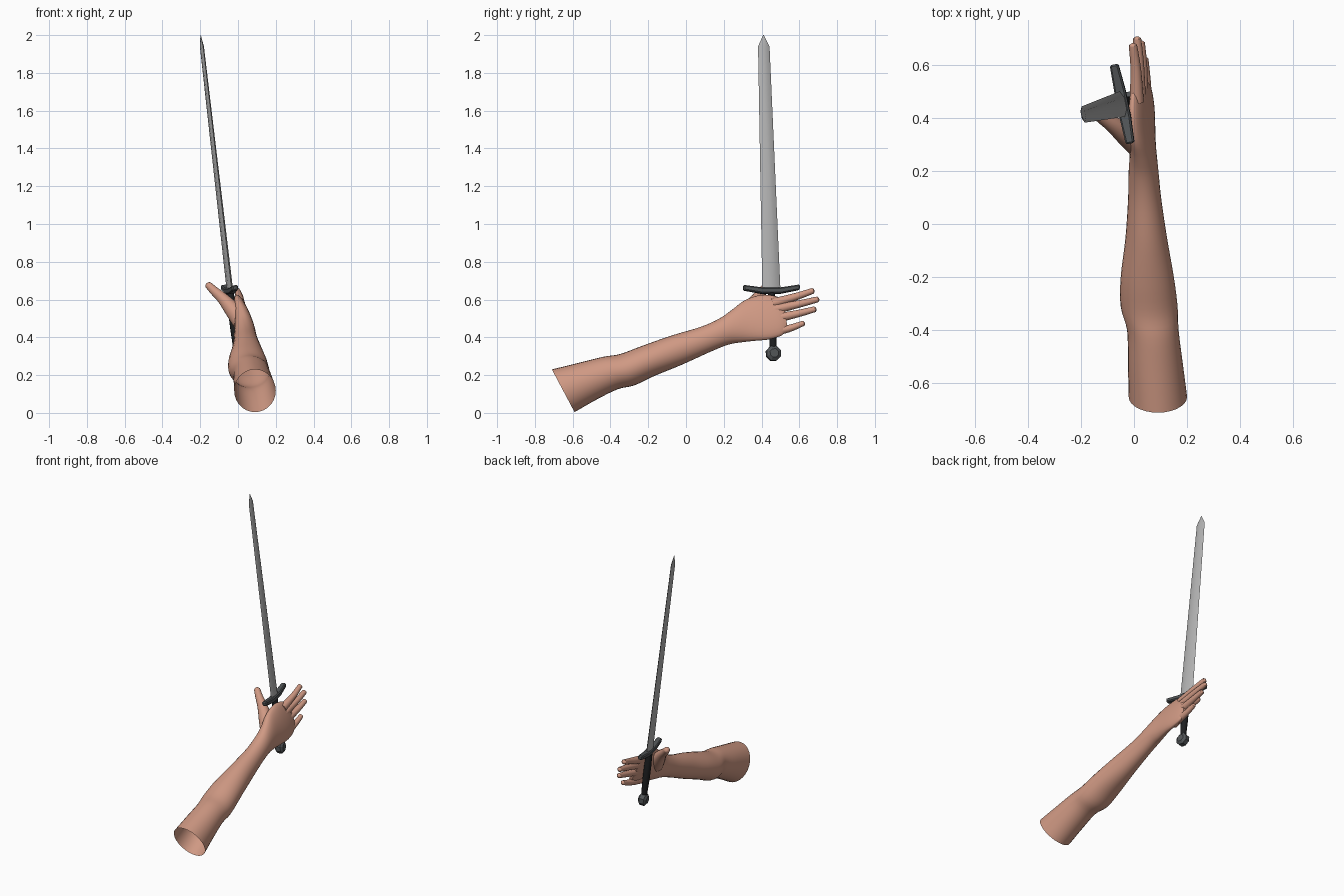
import bpy
import bmesh
from math import sin, cos, pi, radians, atan2, hypot
from mathutils import Vector, Matrix

if "Cube" in bpy.data.objects:
    bpy.data.objects.remove(bpy.data.objects["Cube"], do_unlink=True)


def material(name, r, g, b):
    m = bpy.data.materials.new(name)
    m.use_nodes = True
    m.diffuse_color = (r, g, b, 1)
    m.node_tree.nodes["Principled BSDF"].inputs["Base Color"].default_value = (r, g, b, 1)
    return m


SKIN = material("skin", 0.63, 0.32, 0.23)
STEEL = material("blade steel", 0.44, 0.44, 0.44)
IRON = material("dark iron", 0.085, 0.092, 0.097)
LEATHER = material("black leather", 0.013, 0.014, 0.015)


def skin_rings(name, rings, mat, smooth=None, cap_start=True, cap_end=True, matrix=None):
    """Bridge a list of equal-sized vertex rings into one mesh."""
    bm = bmesh.new()
    loops = [[bm.verts.new(p) for p in ring] for ring in rings]
    n = len(loops[0])
    for a, b in zip(loops, loops[1:]):
        for i in range(n):
            j = (i + 1) % n
            bm.faces.new((a[i], a[j], b[j], b[i]))
    if cap_start:
        bm.faces.new(loops[0][::-1])
    if cap_end:
        bm.faces.new(loops[-1])
    bmesh.ops.recalc_face_normals(bm, faces=bm.faces)
    mesh = bpy.data.meshes.new(name)
    bm.to_mesh(mesh)
    bm.free()
    mesh.materials.append(mat)
    if smooth:
        mesh.shade_smooth()
        mesh.set_sharp_from_angle(angle=radians(smooth))
    obj = bpy.data.objects.new(name, mesh)
    bpy.context.collection.objects.link(obj)
    if matrix:
        obj.matrix_world = matrix
    return obj


def spline(keys, steps):
    """Smoothly interpolate rows of numbers."""
    out = []
    for i in range(len(keys) - 1):
        p0, p1 = keys[max(i - 1, 0)], keys[i]
        p2, p3 = keys[i + 1], keys[min(i + 2, len(keys) - 1)]
        for s in range(steps):
            t = s / steps
            out.append([b + 0.5 * t * (c - a + t * (2 * a - 5 * b + 4 * c - d + t * (3 * (b - c) + d - a)))
                        for a, b, c, d in zip(p0, p1, p2, p3)])
    return out + [list(keys[-1])]


def limb(name, keys, sides, steps, **caps):
    """Loft ellipses; key = x, y, z, side radius, height radius, pitch, roll, yaw."""
    rings = []
    for x, y, z, ra, rb, pitch, roll, yaw in spline(keys, steps):
        rot = (Matrix.Rotation(radians(yaw), 3, 'Z') @ Matrix.Rotation(radians(pitch), 3, 'X')
               @ Matrix.Rotation(radians(-roll), 3, 'Y'))
        rings.append([Vector((x, y, z)) + rot @ Vector((ra * cos(2 * pi * k / sides), 0,
                                                       rb * sin(2 * pi * k / sides)))
                      for k in range(sides)])
    return skin_rings(name, rings, SKIN, 60, **caps)


def finger(name, points):
    """Tapered round-tipped finger through (x, y, z, radius) points."""
    pts = [(Vector(p[:3]), p[3]) for p in points]
    end, r = pts[-1]
    d = (end - pts[-2][0]).normalized()
    pts += [(end + d * r * a, r * b) for a, b in ((0.5, 0.87), (0.87, 0.5), (1.0, 0.06))]
    keys = []
    for i, (p, rad) in enumerate(pts):
        t = pts[min(i + 1, len(pts) - 1)][0] - pts[max(i - 1, 0)][0]
        keys.append((*p, rad, rad, atan2(t.z, hypot(t.x, t.y)) * 180 / pi, 0,
                     atan2(-t.x, t.y) * 180 / pi))
    return limb(name, keys, 14, 3)


# Arm and palm, open at the upper-arm end
limb("arm_and_palm", [
    (.090, -.65, .117, .110, .128, 28, 0, 0),
    (.080, -.52, .168, .103, .108, 26, 0, 0),
    (.071, -.40, .211, .097, .094, 24, 0, 0),
    (.057, -.31, .229, .107, .091, 24, 0, 0),
    (.050, -.20, .275, .100, .086, 22, 0, 0),
    (.046, -.05, .332, .078, .082, 20, 0, 0),
    (.040, .10, .388, .062, .071, 20, 0, 0),
    (.036, .20, .430, .056, .073, 20, 3, 0),
    (.034, .27, .460, .049, .091, 17, 9, 0),
    (.030, .34, .490, .042, .115, 13, 15, 0),
    (.028, .42, .507, .035, .125, 10, 17, 0),
    (.026, .49, .515, .027, .110, 10, 17, 0),
    (.025, .525, .525, .015, .080, 10, 17, 0),
], 28, 4, cap_start=False)

# Fingers and thumb
finger("index_finger", [(.010, .46, .580, .027), (.007, .58, .615, .020), (-.003, .665, .644, .016)])
finger("middle_finger", [(.018, .46, .545, .027), (.018, .60, .577, .020), (.012, .69, .599, .016)])
finger("ring_finger", [(.028, .46, .497, .027), (.030, .59, .525, .020), (.026, .675, .547, .016)])
finger("little_finger", [(.043, .43, .424, .028), (.043, .54, .445, .020), (.040, .615, .472, .015)])
finger("thumb", [(.020, .30, .485, .052), (-.030, .338, .548, .043), (-.080, .375, .605, .031),
                 (-.125, .405, .645, .024), (-.152, .425, .672, .020)])

# Sword frame: z along the blade, y along the guard
base, tip = Vector((-.043, .452, .650)), Vector((-.198, .410, 2.0))
up = (tip - base).normalized()
side = Vector((-.06, .295, 0))
side = (side - up * side.dot(up)).normalized()
FRAME = Matrix((side.cross(up), side, up)).transposed().to_4x4()
FRAME.translation = base
LENGTH = (tip - base).length


# Blade with flattened faces and a short point
def blade_ring(z, w, t):
    return [(0, w, z), (t, w * .45, z), (t, -w * .45, z), (0, -w, z), (-t, -w * .45, z), (-t, w * .45, z)]


skin_rings("blade", [blade_ring(0, .049, .013), blade_ring(LENGTH - .06, .031, .008),
                     blade_ring(LENGTH, .002, .001)], STEEL, 30, matrix=FRAME)

# Crossguard with upswept ends
guard = skin_rings("crossguard", [
    [(sx * hx, y, zc + sz * hz) for sx, sz in ((-1, -1), (1, -1), (1, 1), (-1, 1))]
    for y, zc, hz, hx in ((-.152, .014, .014, .016), (-.05, -.003, .016, .021),
                          (.05, -.003, .016, .021), (.152, .014, .014, .016))],
    IRON, matrix=FRAME)
bevel = guard.modifiers.new("bevel", 'BEVEL')
bevel.width = .006
bevel.segments = 1


def circle(r, sides, place):
    return [place(r * cos(2 * pi * (k + .5) / sides), r * sin(2 * pi * (k + .5) / sides)) for k in range(sides)]


# Grip
skin_rings("grip", [circle(r, 10, lambda a, b, z=z: (a, b, z))
                    for z, r in ((-.01, .019), (-.10, .022), (-.20, .022), (-.31, .018))],
           LEATHER, 50, matrix=FRAME)

# Faceted wheel pommel
skin_rings("pommel", [circle(r, 8, lambda a, b, x=x: (x, a, b - .338))
                      for x, r in ((-.027, .024), (-.015, .041), (.015, .041), (.027, .024))],
           IRON, matrix=FRAME)
